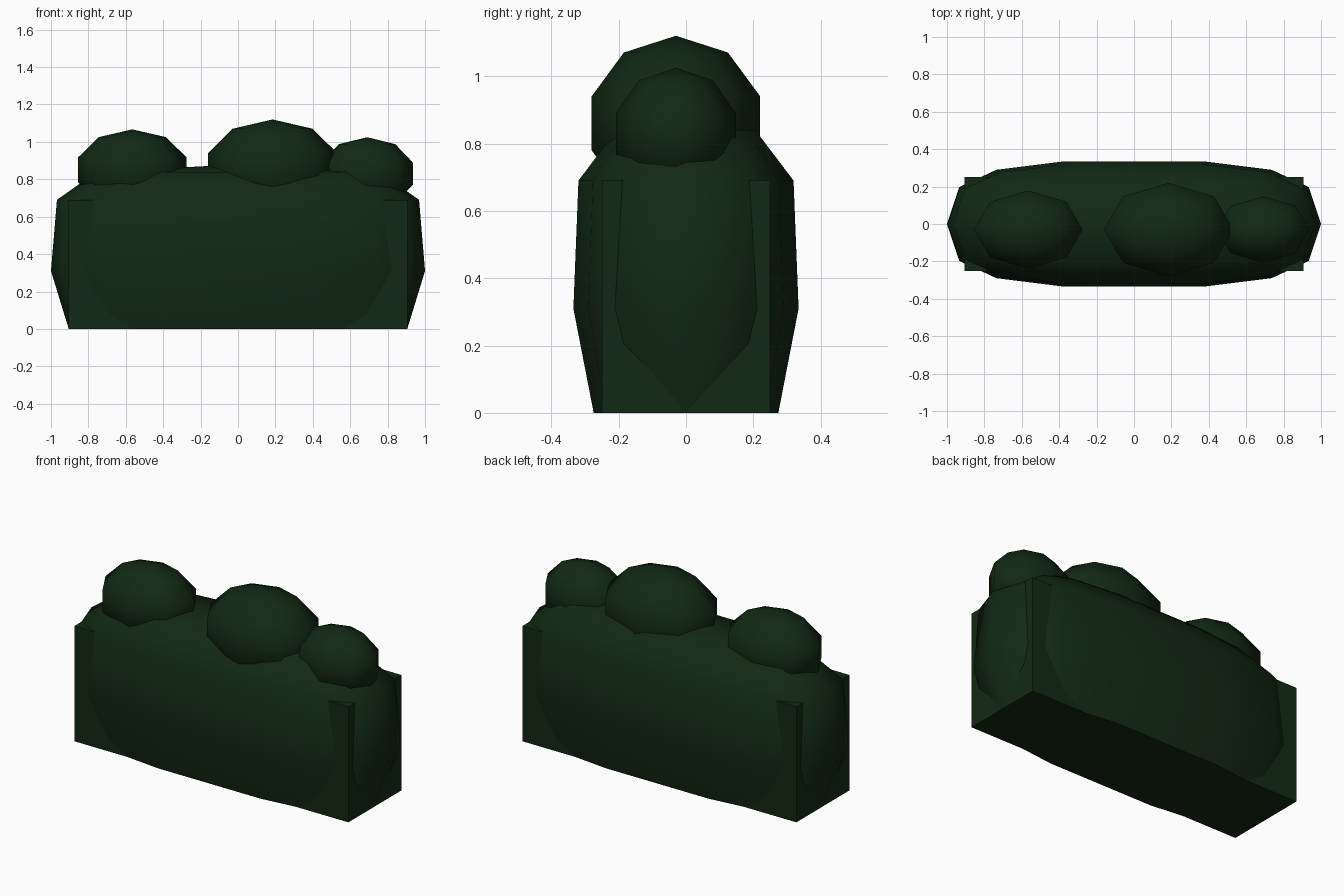
import bpy, bmesh, math

if "Cube" in bpy.data.objects:
    bpy.data.objects.remove(bpy.data.objects["Cube"])

leaf = bpy.data.materials.new("dark leaf green")
leaf.diffuse_color = (0.006, 0.022, 0.0065, 1)
leaf.use_nodes = True
leaf.node_tree.nodes["Principled BSDF"].inputs["Base Color"].default_value = leaf.diffuse_color


def finish(name, bm, smooth):
    bmesh.ops.recalc_face_normals(bm, faces=bm.faces)
    me = bpy.data.meshes.new(name)
    bm.to_mesh(me)
    bm.free()
    me.materials.append(leaf)
    for p in me.polygons:
        p.use_smooth = smooth
    ob = bpy.data.objects.new(name, me)
    bpy.context.collection.objects.link(ob)
    if smooth:
        bpy.ops.object.select_all(action='DESELECT')
        ob.select_set(True)
        bpy.context.view_layer.objects.active = ob
        bpy.ops.object.shade_smooth_by_angle(angle=math.radians(60))
    return ob


# Trimmed box core
bm = bmesh.new()
bmesh.ops.create_cube(bm, size=1)
for v in bm.verts:
    v.co.x *= 1.81
    v.co.y *= 0.50
    v.co.z = (v.co.z + 0.5) * 0.69
finish("hedge_core", bm, False)


# Rounded foliage body: squarish 14-sided rings, (x scale, y scale, height)
def power(c, e=0.65):
    return math.copysign(abs(c) ** e, c)


RINGS = [(0.905, 0.82, 0), (1, 1, 0.31), (0.968, 0.955, 0.69), (0.76, 0.62, 0.838)]
N = 14
bm = bmesh.new()
loops = []
for sx, sy, z in RINGS:
    loops.append([bm.verts.new((sx * power(math.cos(a)), 0.34 * sy * power(math.sin(a)), z))
                  for a in (2 * math.pi * i / N for i in range(N))])
for low, high in zip(loops, loops[1:]):
    for i in range(N):
        j = (i + 1) % N
        bm.faces.new((low[i], low[j], high[j], high[i]))
top = bm.verts.new((0, 0, 0.88))
for i in range(N):
    bm.faces.new((loops[-1][i], loops[-1][(i + 1) % N], top))
bm.faces.new(loops[0][::-1])
finish("hedge_body", bm, True)

# Leafy clumps on top: (x, centre height, half sizes)
CLUMPS = {"left": (-0.565, 0.85, 0.305, 0.22, 0.217),
          "middle": (0.185, 0.86, 0.363, 0.263, 0.26),
          "right": (0.69, 0.83, 0.257, 0.187, 0.195)}
for side, (x, z, rx, ry, rz) in CLUMPS.items():
    bm = bmesh.new()
    bmesh.ops.create_uvsphere(bm, u_segments=8, v_segments=5, radius=1)
    for v in bm.verts:
        v.co = (x + v.co.x * rx, -0.03 + v.co.y * ry, z + v.co.z * rz)
    finish(side + "_leaf_clump", bm, True)
